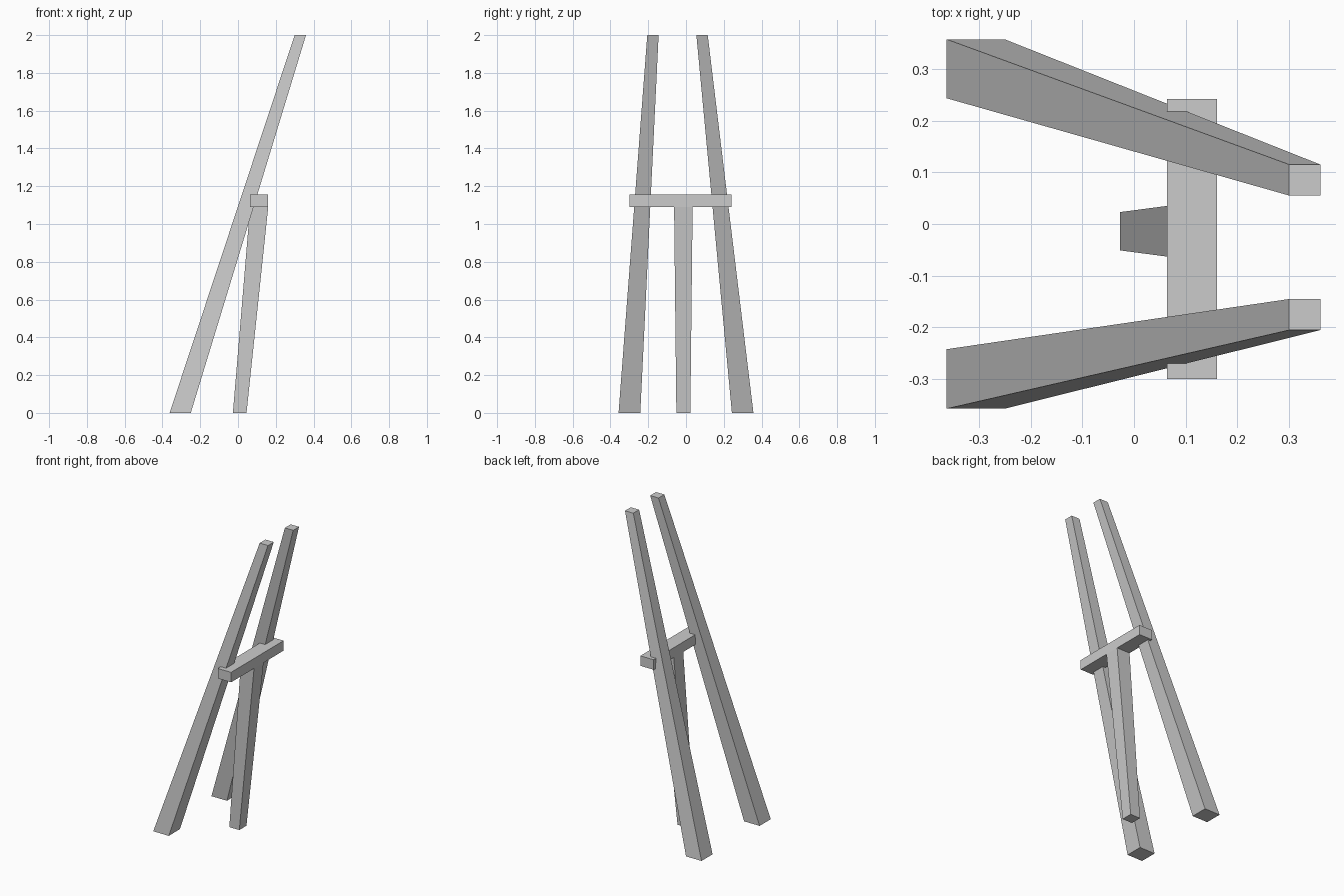
import bpy, bmesh
from mathutils import Vector

if "Cube" in bpy.data.objects:
    bpy.data.objects.remove(bpy.data.objects["Cube"])


def tapered_post(bm, bottom, top, z0, z1):
    """Four-sided post between two rectangles (x0, x1, y0, y1); returns its top face."""
    rings = []
    for (x0, x1, y0, y1), z in ((bottom, z0), (top, z1)):
        rings.append([bm.verts.new((x, y, z)) for x, y in
                      ((x0, y0), (x1, y0), (x1, y1), (x0, y1))])
    low, high = rings
    bm.faces.new(low[::-1])
    for i in range(4):
        j = (i + 1) % 4
        bm.faces.new((low[i], low[j], high[j], high[i]))
    return bm.faces.new(high)


def extrude(bm, face, offset):
    """Pull a face along an offset and return the moved cap."""
    cap = bmesh.ops.extrude_discrete_faces(bm, faces=[face])["faces"][0]
    bmesh.ops.translate(bm, vec=Vector(offset), verts=cap.verts)
    return cap


def finish(bm, name):
    bmesh.ops.recalc_face_normals(bm, faces=bm.faces)
    mesh = bpy.data.meshes.new(name)
    bm.to_mesh(mesh)
    bm.free()
    bpy.context.collection.objects.link(bpy.data.objects.new(name, mesh))


# Two long leaning rails, converging toward the top
MID_Y = -0.045
rails = (("front_rail", (-0.357, -0.242), (-0.205, -0.145)),
         ("back_rail", (0.243, 0.357), (0.055, 0.115)))
for name, foot_y, tip_y in rails:
    bm = bmesh.new()
    tapered_post(bm, (-0.362, -0.25, *foot_y), (0.30, 0.36, *tip_y), 0, 2)
    finish(bm, name)

# T-shaped rest: a tapered prop leg whose head is pulled sideways into a crossbar
bm = bmesh.new()
head = tapered_post(bm, (-0.027, 0.045, -0.051, 0.023),
                    (0.064, 0.16, -0.063, 0.035), 0, 1.09)
extrude(bm, head, (0, 0, 0.065))
bm.normal_update()
sides = [f for f in bm.faces
         if f.calc_center_median().z > 1.1 and abs(f.normal.y) > 0.9]
for face in sides:
    is_back = face.calc_center_median().y > 0
    extrude(bm, face, (0, 0.207 if is_back else -0.237, 0))
finish(bm, "prop_leg_and_crossbar")
